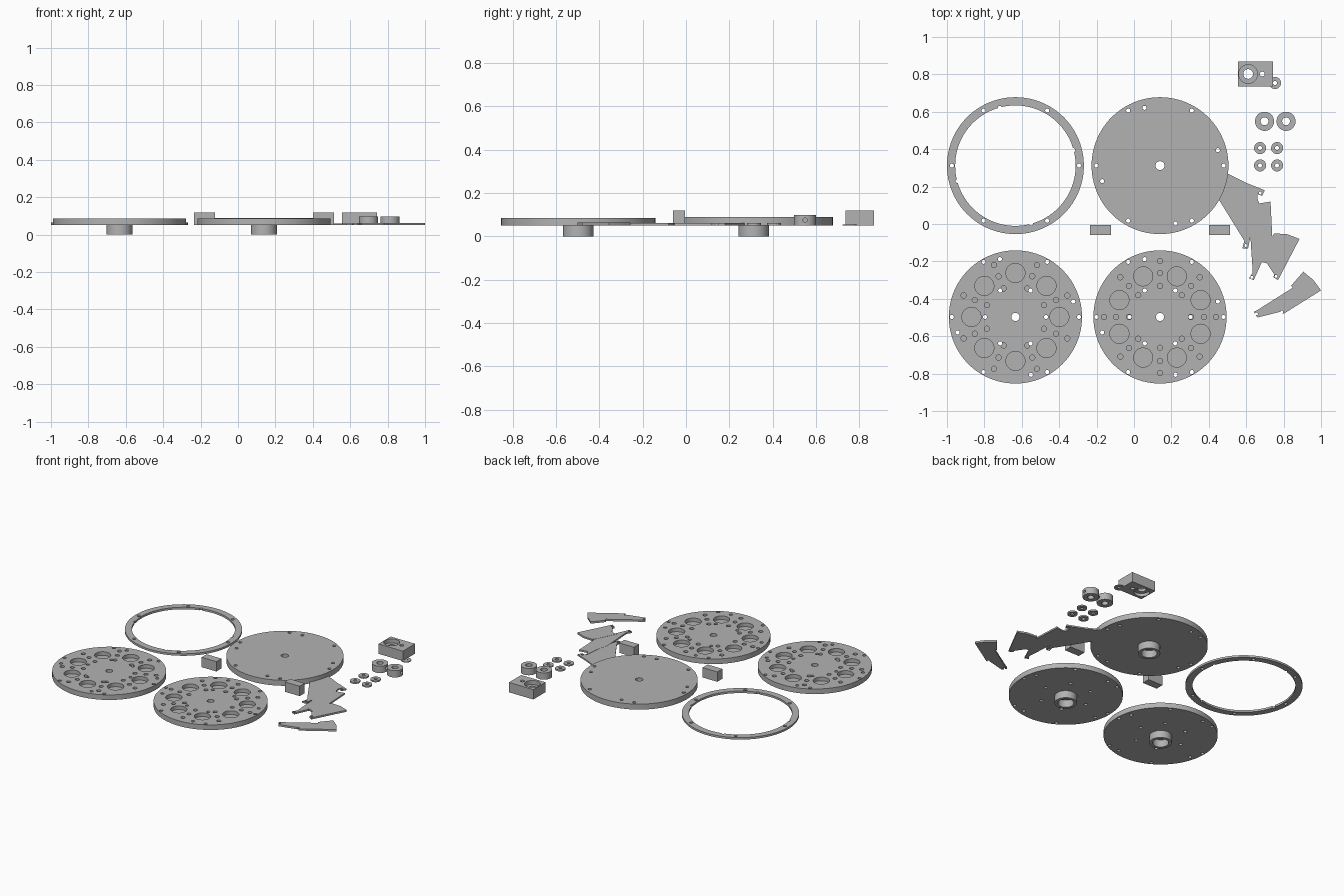
import bpy, bmesh
from math import cos, sin, radians, pi
from mathutils import Matrix, Vector

old = bpy.data.objects.get("Cube")
if old:
    bpy.data.objects.remove(old, do_unlink=True)

grey = bpy.data.materials.new("plain_grey")
grey.use_nodes = True
grey.diffuse_color = (0.45, 0.45, 0.45, 1)
grey.node_tree.nodes["Principled BSDF"].inputs["Base Color"].default_value = grey.diffuse_color

BED = 0.05  # height of the underside of all flat parts


def make_object(name, bm):
    bmesh.ops.recalc_face_normals(bm, faces=bm.faces)
    mesh = bpy.data.meshes.new(name)
    bm.to_mesh(mesh)
    bm.free()
    mesh.materials.append(grey)
    obj = bpy.data.objects.new(name, mesh)
    bpy.context.collection.objects.link(obj)
    return obj


def add_cylinder(bm, x, y, r, z0, z1):
    sides = 96 if r > 0.2 else 48 if r > 0.03 else 24
    bmesh.ops.create_cone(bm, cap_ends=True, segments=sides, radius1=r, radius2=r,
                          depth=z1 - z0, matrix=Matrix.Translation((x, y, (z0 + z1) / 2)))


def cylinder(name, x, y, r, z0, z1):
    bm = bmesh.new()
    add_cylinder(bm, x, y, r, z0, z1)
    return make_object(name, bm)


def box(name, x0, x1, y0, y1, z0, z1):
    bm = bmesh.new()
    size = Matrix.Diagonal((x1 - x0, y1 - y0, z1 - z0, 1))
    centre = Matrix.Translation(((x0 + x1) / 2, (y0 + y1) / 2, (z0 + z1) / 2))
    bmesh.ops.create_cube(bm, size=1, matrix=centre @ size)
    return make_object(name, bm)


def slab(name, points, z0, z1):
    bm = bmesh.new()
    face = bm.faces.new([bm.verts.new((x, y, z0)) for x, y in points])
    raised = bmesh.ops.extrude_face_region(bm, geom=[face])["geom"]
    verts = [v for v in raised if isinstance(v, bmesh.types.BMVert)]
    bmesh.ops.translate(bm, verts=verts, vec=(0, 0, z1 - z0))
    return make_object(name, bm)


def subtract(obj, cutter):
    cutter.hide_render = True
    mod = obj.modifiers.new("cut", "BOOLEAN")
    mod.operation = "DIFFERENCE"
    mod.solver = "EXACT"
    mod.object = cutter
    bpy.context.view_layer.objects.active = obj
    bpy.ops.object.modifier_apply(modifier=mod.name)
    bpy.data.objects.remove(cutter, do_unlink=True)


def drill(obj, holes, z0=-0.1, z1=0.3):
    bm = bmesh.new()
    for x, y, r in holes:
        add_cylinder(bm, x, y, r, z0, z1)
    subtract(obj, make_object("cutter", bm))


def polar(x, y, radius, count, start, r):
    angles = [radians(start) + 2 * pi * i / count for i in range(count)]
    return [(x + radius * cos(a), y + radius * sin(a), r) for a in angles]


def rim_holes(x, y):
    return polar(x, y, 0.34, 6, 0, 0.011) + polar(x, y, 0.32, 4, 15, 0.011)


def hub(name, x, y):
    obj = cylinder(name, x, y, 0.07, 0, BED)
    drill(obj, [(x, y, 0.05)])


LEFT, RIGHT, BACK, FRONT = -0.634, 0.139, 0.312, -0.497

# Thin rim ring; four of its holes break through the inner edge
ring = cylinder("rim_ring", LEFT, BACK, 0.366, BED, 0.064)
drill(ring, [(LEFT, BACK, 0.322)])
drill(ring, rim_holes(LEFT, BACK))

# Plain base disc with hub
base = cylinder("base_disc", RIGHT, BACK, 0.366, BED, 0.088)
drill(base, rim_holes(RIGHT, BACK) + [(RIGHT, BACK, 0.024)])
hub("base_hub", RIGHT, BACK)

# Pocketed discs: eight wide pockets and three rings of small pockets
for side, x, turn in (("first", LEFT, 0), ("second", RIGHT, 22.5)):
    disc = cylinder(side + "_pocket_disc", x, FRONT, 0.356, BED, 0.085)
    drill(disc, rim_holes(x, FRONT) + polar(x, FRONT, 0.163, 6, 0, 0.011) + [(x, FRONT, 0.022)])
    pockets = polar(x, FRONT, 0.235, 8, turn, 0.051)
    for radius in (0.165, 0.235, 0.3):
        pockets += polar(x, FRONT, radius, 8, turn + 22.5, 0.014)
    drill(disc, pockets, z0=0.06)
    hub(side + "_disc_hub", x, FRONT)

# Spacer blocks
for side, x in (("first", -0.235), ("second", 0.4)):
    box(side + "_spacer_block", x, x + 0.112, -0.06, -0.005, BED, 0.118)

# Bearing housing with a stepped bore and a small side hole
housing = box("bearing_housing", 0.556, 0.742, 0.735, 0.868, BED, 0.118)
drill(housing, [(0.61, 0.802, 0.026), (0.686, 0.802, 0.013)])
drill(housing, [(0.61, 0.802, 0.05)], z0=0.09)
drill(housing, [(0.61, 0.802, 0.05)], z1=0.07)

# Collars with a cross-drilled screw hole
for side, x in (("first", 0.698), ("second", 0.813)):
    collar = cylinder(side + "_collar", x, 0.549, 0.051, BED, 0.097)
    drill(collar, [(x, 0.549, 0.021)])
    bm = bmesh.new()
    add_cylinder(bm, 0, 0, 0.01, 0, 0.1)
    bm.transform(Matrix.Translation((x, 0.549, 0.074)) @ Matrix.Rotation(pi / 2, 4, "Y"))
    subtract(collar, make_object("cutter", bm))

# Washers
spots = [(x, y, 0.06) for x in (0.674, 0.765) for y in (0.313, 0.406)]
for i, (x, y, top) in enumerate(spots + [(0.754, 0.754, 0.055)]):
    washer = cylinder("washer_%d" % (i + 1), x, y, 0.032, BED, top)
    drill(washer, [(x, y, 0.011)])

# Flat shutter blades with small pin holes at their tips
blades = [
    ([(.38, .24), (.5, .27), (.6, .22), (.7, .18), (.685, .15), (.66, .16), (.66, .11), (.64, .02),
      (.61, -.13), (.58, -.13), (.59, -.09), (.46, .12)], [(.675, .165), (.598, -.115)]),
    ([(.65, .16), (.67, .11), (.73, .12), (.74, -.08), (.64, -.3), (.615, -.29), (.635, -.26),
      (.62, -.03), (.64, .05)], [(.63, -.285)]),
    ([(.75, -.05), (.82, -.055), (.885, -.08), (.77, -.3), (.745, -.285), (.75, -.27), (.71, -.21),
      (.67, -.2), (.73, -.08)], [(.76, -.28)]),
    ([(.64, -.47), (.66, -.46), (.85, -.34), (.84, -.33), (.905, -.255), (.96, -.3), (1, -.355),
      (.8, -.48), (.78, -.47), (.66, -.5)], [(.655, -.48), (.79, -.47)]),
]
for i, (outline, pins) in enumerate(blades):
    blade = slab("shutter_blade_%d" % (i + 1), outline, BED, 0.06 + i * 0.001)
    drill(blade, [(x, y, 0.008) for x, y in pins])

# Smooth the round walls, keep edges sharp
bpy.ops.object.select_all(action="DESELECT")
for obj in bpy.context.scene.objects:
    if obj.type == "MESH" and grey.name in obj.data.materials:
        obj.select_set(True)
        bpy.context.view_layer.objects.active = obj
bpy.ops.object.shade_smooth_by_angle(angle=radians(30))
